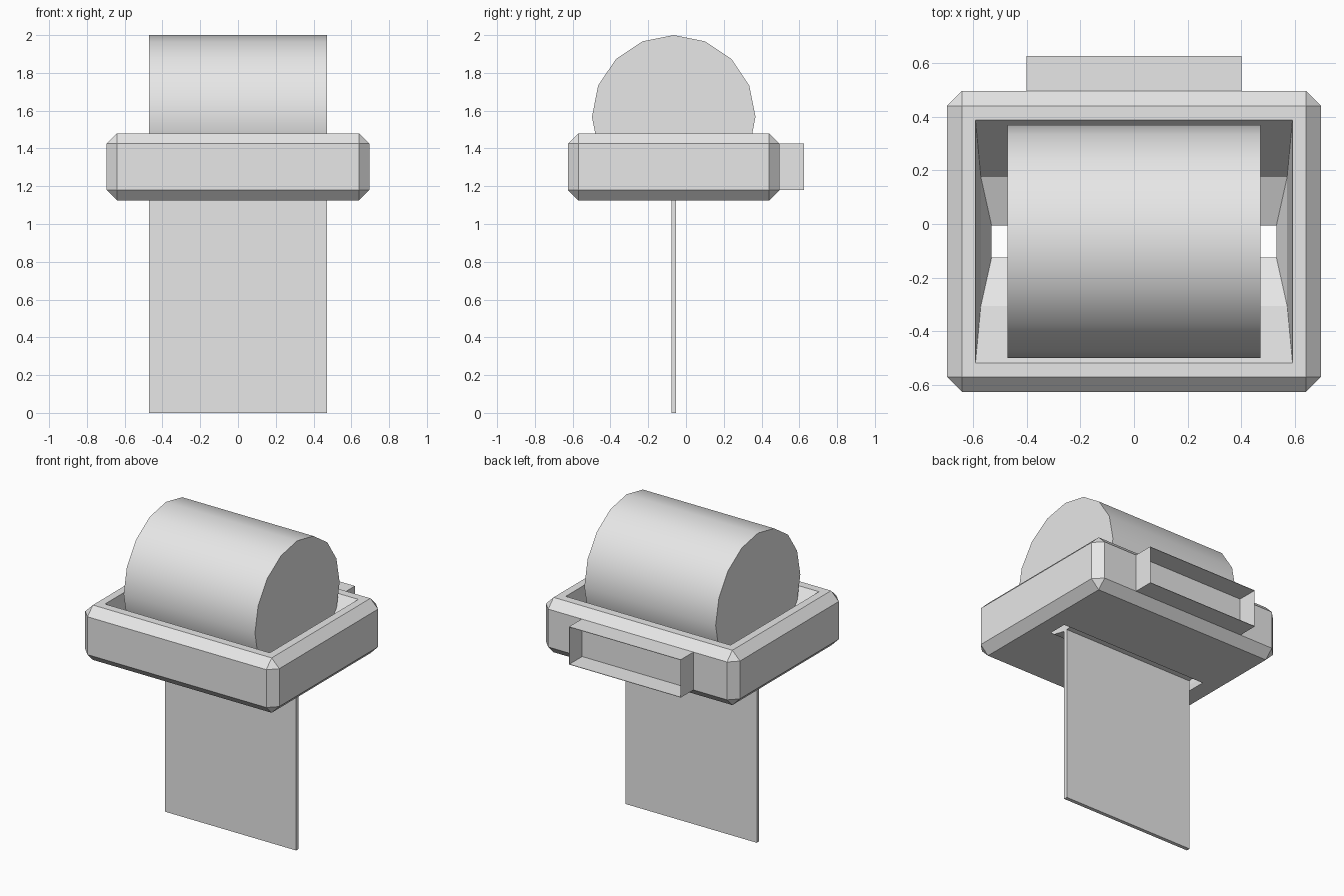
import bpy, bmesh, math
from mathutils import Matrix

if "Cube" in bpy.data.objects:
    bpy.data.objects.remove(bpy.data.objects["Cube"])

grey = bpy.data.materials.new("light grey")
grey.diffuse_color = (0.8, 0.8, 0.8, 1)
grey.use_nodes = True
grey.node_tree.nodes["Principled BSDF"].inputs["Base Color"].default_value = grey.diffuse_color
YC = -0.065  # centre line of roll, sheet and tray


def finish(name, bm):
    bmesh.ops.recalc_face_normals(bm, faces=bm.faces[:])
    mesh = bpy.data.meshes.new(name)
    bm.to_mesh(mesh)
    bm.free()
    mesh.materials.append(grey)
    ob = bpy.data.objects.new(name, mesh)
    bpy.context.collection.objects.link(ob)
    return ob


def select_only(ob):
    bpy.ops.object.select_all(action='DESELECT')
    ob.select_set(True)
    bpy.context.view_layer.objects.active = ob


def box(name, lo, hi, bevel=0):
    bm = bmesh.new()
    bmesh.ops.create_cube(bm, size=1)
    for v in bm.verts:
        v.co = [(l + h) / 2 + c * (h - l) for l, h, c in zip(lo, hi, v.co)]
    if bevel:
        bmesh.ops.bevel(bm, geom=bm.edges[:], offset=bevel, segments=1,
                        affect='EDGES')
    return finish(name, bm)


def loft(name, rings):
    """Closed solid through stacked rectangles (half x, half y, z)."""
    bm = bmesh.new()
    loops = [[bm.verts.new((sx * hx, YC + sy * hy, z))
              for sx, sy in ((-1, -1), (1, -1), (1, 1), (-1, 1))]
             for hx, hy, z in rings]
    for a, b in zip(loops, loops[1:]):
        for i in range(4):
            j = (i + 1) % 4
            bm.faces.new((a[i], a[j], b[j], b[i]))
    bm.faces.new(loops[0])
    bm.faces.new(loops[-1])
    return finish(name, bm)


# Chamfered tray with a tapering well and a sheet slot through the bottom
tray = box("tray", (-0.695, -0.625, 1.125), (0.695, 0.495, 1.48), 0.055)
well = loft("well_cutter", [(0.53, 0.06, 1.05), (0.53, 0.06, 1.125),
                            (0.57, 0.24, 1.20), (0.59, 0.4525, 1.48),
                            (0.59, 0.4525, 1.60)])
cut = tray.modifiers.new("well", 'BOOLEAN')
cut.object = well
cut.operation = 'DIFFERENCE'
cut.solver = 'EXACT'
select_only(tray)
bpy.ops.object.modifier_apply(modifier=cut.name)
bpy.data.objects.remove(well)

# Sixteen-sided roll lying along x
bm = bmesh.new()
bmesh.ops.create_cone(bm, cap_ends=True, segments=16, radius1=0.433,
                      radius2=0.433, depth=0.94,
                      matrix=Matrix.Translation((0, YC, 1.567))
                      @ Matrix.Rotation(math.pi / 2, 4, 'Y'))
roll = finish("roll", bm)
select_only(roll)
bpy.ops.object.shade_smooth_by_angle(angle=math.radians(30))

# Hanging sheet
box("sheet", (-0.47, YC - 0.012, 0), (0.47, YC + 0.012, 1.14))

# Thin open frame on the back
T = 0.003
Y0, Y1 = 0.494, 0.625
for side, x in (("left", -0.4), ("right", 0.4 - T)):
    box("back_frame_" + side, (x, Y0, 1.18), (x + T, Y1, 1.425))
for side, z in (("bottom", 1.18), ("top", 1.425 - T)):
    box("back_frame_" + side, (-0.4, Y0, z), (0.4, Y1, z + T))
